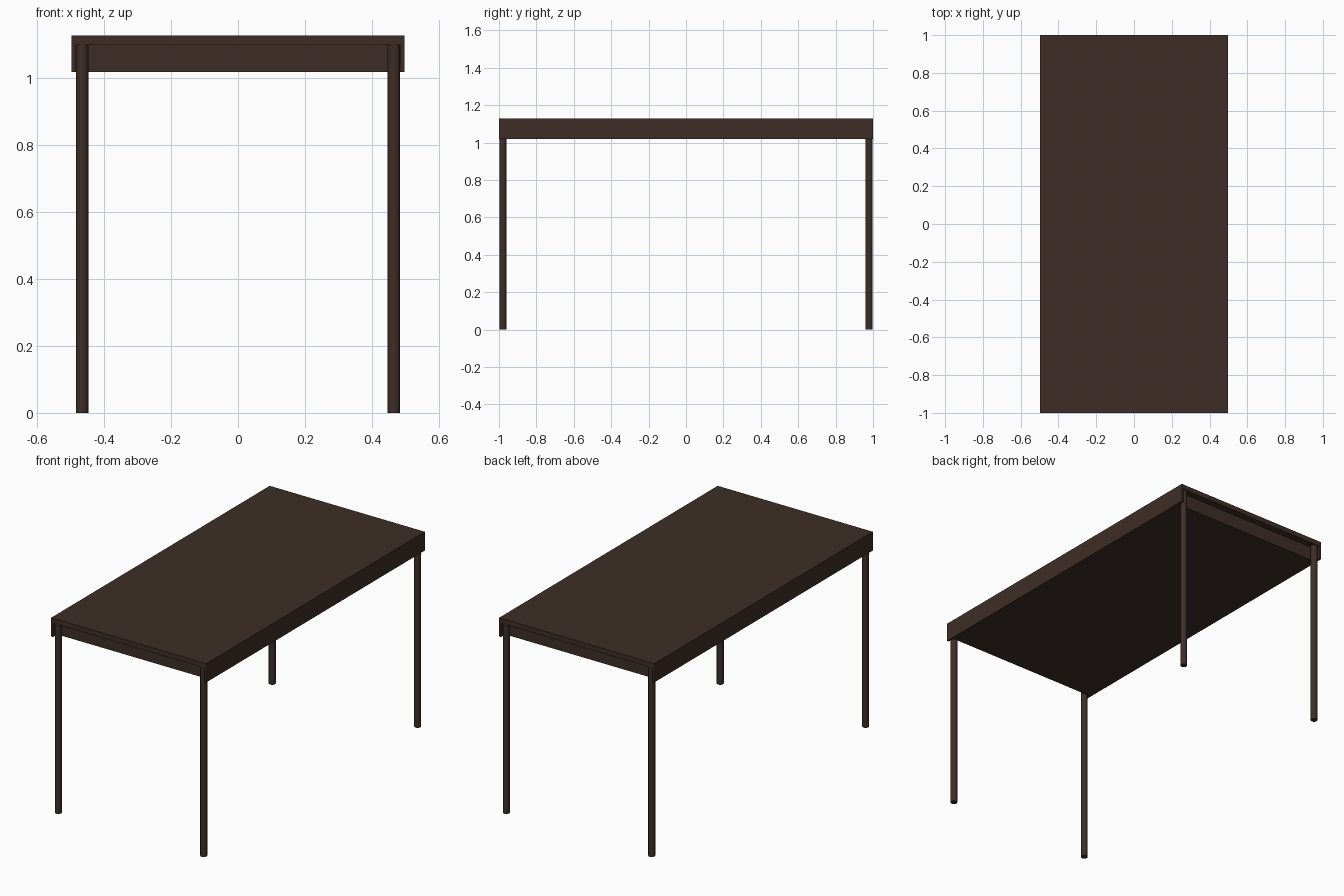
import bpy, math

if "Cube" in bpy.data.objects:
    bpy.data.objects.remove(bpy.data.objects["Cube"])

W, L = 0.497, 1.0                    # half width, half length
Z_LOW, Z_SLAB, Z_TOP = 1.019, 1.099, 1.128
PANEL, RECESS = 0.011, 0.04          # side panel thickness, end recess depth

wood = bpy.data.materials.new("dark_wood")
wood.diffuse_color = (0.048, 0.027, 0.02, 1)
wood.use_nodes = True
wood.node_tree.nodes["Principled BSDF"].inputs["Base Color"].default_value = wood.diffuse_color


def box(name, lo, hi):
    bpy.ops.mesh.primitive_cube_add(size=1, location=[(a + b) / 2 for a, b in zip(lo, hi)])
    ob = bpy.context.object
    ob.name = name
    ob.scale = [b - a for a, b in zip(lo, hi)]
    bpy.ops.object.transform_apply(location=True, rotation=False, scale=True)
    return ob


# Table top: solid body with the aprons set back under the slab at both ends
top = box("table_top", (-W, -L, Z_LOW), (W, L, Z_TOP))
top.data.materials.append(wood)
for s in (-1, 1):
    ys = sorted((s * (L - RECESS), s * (L + 0.1)))
    cutter = box("end_recess_cutter", (-W + PANEL, ys[0], Z_LOW - 0.1), (W - PANEL, ys[1], Z_SLAB))
    mod = top.modifiers.new("end_recess", 'BOOLEAN')
    mod.operation = 'DIFFERENCE'
    mod.solver = 'EXACT'
    mod.object = cutter
    bpy.context.view_layer.objects.active = top
    bpy.ops.object.modifier_apply(modifier=mod.name)
    bpy.data.objects.remove(cutter)

# Round legs standing in the recesses, up to the slab
for sy, end in ((-1, "front"), (1, "back")):
    for sx, side in ((-1, "left"), (1, "right")):
        bpy.ops.mesh.primitive_cylinder_add(vertices=24, radius=0.0185, depth=Z_SLAB,
                                            location=(sx * 0.466, sy * 0.979, Z_SLAB / 2))
        leg = bpy.context.object
        leg.name = f"{end}_{side}_leg"
        leg.data.materials.append(wood)
        bpy.ops.object.shade_smooth_by_angle(angle=math.radians(30))
